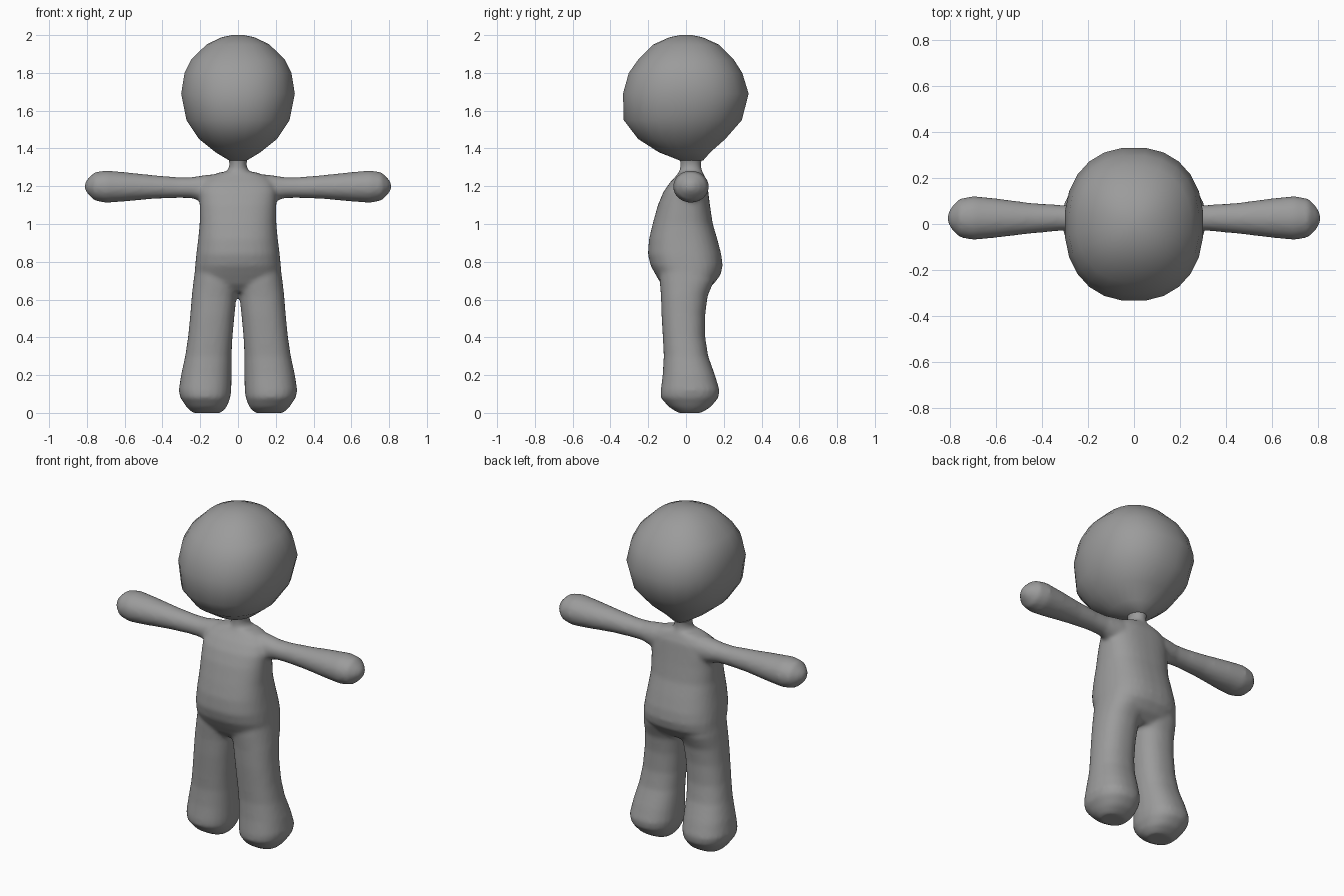
import bpy, bmesh, math
from mathutils import Vector

grey = bpy.data.materials.new("plain grey")
grey.diffuse_color = (0.33, 0.33, 0.33, 1)


def loft(bm, rings, sides, axis="z", power=2.0):
    """Skin rings (t, u0, u1, v0, v1): extents across the axis at position t."""
    loops = []
    for t, u0, u1, v0, v1 in rings:
        loop = []
        for i in range(sides):
            a = 2 * math.pi * (i + 0.5) / sides
            c, s = math.cos(a), math.sin(a)
            u = (u0 + u1) / 2 + (u1 - u0) / 2 * math.copysign(abs(c) ** (2 / power), c)
            v = (v0 + v1) / 2 + (v1 - v0) / 2 * math.copysign(abs(s) ** (2 / power), s)
            loop.append(bm.verts.new((u, v, t) if axis == "z" else (t, u, v)))
        loops.append(loop)
    for a, b in zip(loops, loops[1:]):
        for i in range(sides):
            j = (i + 1) % sides
            bm.faces.new((a[i], a[j], b[j], b[i]))
    bm.faces.new(loops[0][::-1])
    bm.faces.new(loops[-1])


def mirrored(bm, rings, sides, axis, power):
    """Loft a limb on the +x side and its mirror on the -x side."""
    before = set(bm.verts)
    loft(bm, rings, sides, axis, power)
    limb = [v for v in bm.verts if v not in before]
    faces = [f for f in bm.faces if f.verts[0] not in before]
    copy = bmesh.ops.duplicate(bm, geom=limb + faces)["geom"]
    for v in copy:
        if isinstance(v, bmesh.types.BMVert):
            v.co.x *= -1
    bmesh.ops.reverse_faces(bm, faces=[f for f in copy if isinstance(f, bmesh.types.BMFace)])


def finish(bm, name):
    bmesh.ops.recalc_face_normals(bm, faces=bm.faces)
    mesh = bpy.data.meshes.new(name)
    bm.to_mesh(mesh)
    bm.free()
    mesh.materials.append(grey)
    mesh.shade_smooth()
    ob = bpy.data.objects.new(name, mesh)
    bpy.context.collection.objects.link(ob)
    return ob


# Head: rounded, narrowing to the chin
head = bmesh.new()
loft(head, [
    (1.335, -.045, .045, -.03, .09),
    (1.38, -.12, .12, -.145, .13),
    (1.45, -.208, .208, -.255, .21),
    (1.55, -.275, .275, -.332, .298),
    (1.69, -.303, .303, -.336, .334),
    (1.80, -.285, .285, -.305, .30),
    (1.87, -.25, .25, -.255, .255),
    (1.95, -.168, .168, -.175, .175),
    (1.988, -.09, .09, -.09, .09),
    (2.0, -.03, .03, -.03, .03)], 24, "z", 2.25)
finish(head, "head")

body = bmesh.new()
# Torso: belly in front, seat behind, sloping shoulders
loft(body, [
    (.64, -.17, .17, -.09, .09),
    (.68, -.215, .215, -.13, .145),
    (.73, -.230, .230, -.160, .183),
    (.78, -.227, .227, -.188, .194),
    (.84, -.221, .221, -.202, .187),
    (.92, -.211, .211, -.196, .166),
    (1.0, -.203, .203, -.177, .142),
    (1.1, -.203, .203, -.149, .127),
    (1.17, -.205, .205, -.12, .118),
    (1.22, -.19, .19, -.085, .112),
    (1.255, -.15, .15, -.052, .098),
    (1.275, -.09, .09, -.036, .088)], 32, "z", 2.5)
# Neck
loft(body, [
    (1.24, -.09, .09, -.05, .095),
    (1.28, -.06, .06, -.036, .086),
    (1.30, -.047, .047, -.032, .082),
    (1.33, -.047, .047, -.032, .082),
    (1.36, -.06, .06, -.04, .09)], 16)
# Legs: flaring into rounded feet
mirrored(body, [
    (0, .09, .24, -.04, .08),
    (.03, .06, .272, -.09, .13),
    (.08, .04, .306, -.134, .172),
    (.12, .035, .314, -.134, .178),
    (.20, .034, .302, -.124, .154),
    (.30, .034, .28, -.118, .118),
    (.40, .029, .265, -.123, .102),
    (.52, .018, .253, -.130, .102),
    (.62, .007, .245, -.133, .115),
    (.70, -.01, .236, -.140, .150),
    (.80, -.01, .222, -.14, .150)], 24, "z", 2.3)
# Arms: slim at the shoulder, swelling to a rounded hand
mirrored(body, [
    (.05, -.04, .095, 1.12, 1.262),
    (.16, -.042, .095, 1.115, 1.262),
    (.21, -.036, .088, 1.125, 1.254),
    (.25, -.032, .083, 1.137, 1.248),
    (.32, -.03, .083, 1.138, 1.248),
    (.45, -.042, .092, 1.133, 1.259),
    (.60, -.060, .112, 1.119, 1.275),
    (.70, -.07, .122, 1.112, 1.284),
    (.76, -.058, .110, 1.124, 1.274),
    (.795, -.022, .074, 1.158, 1.24),
    (.812, .01, .04, 1.185, 1.215)], 20, "x", 2.0)
ob = finish(body, "body")

# Fuse the body parts into one soft skin
fuse = ob.modifiers.new("fuse", "REMESH")
fuse.mode = "VOXEL"
fuse.voxel_size = 0.012
fuse.use_smooth_shade = True
soften = ob.modifiers.new("soften", "SMOOTH")
soften.factor = 0.5
soften.iterations = 6
